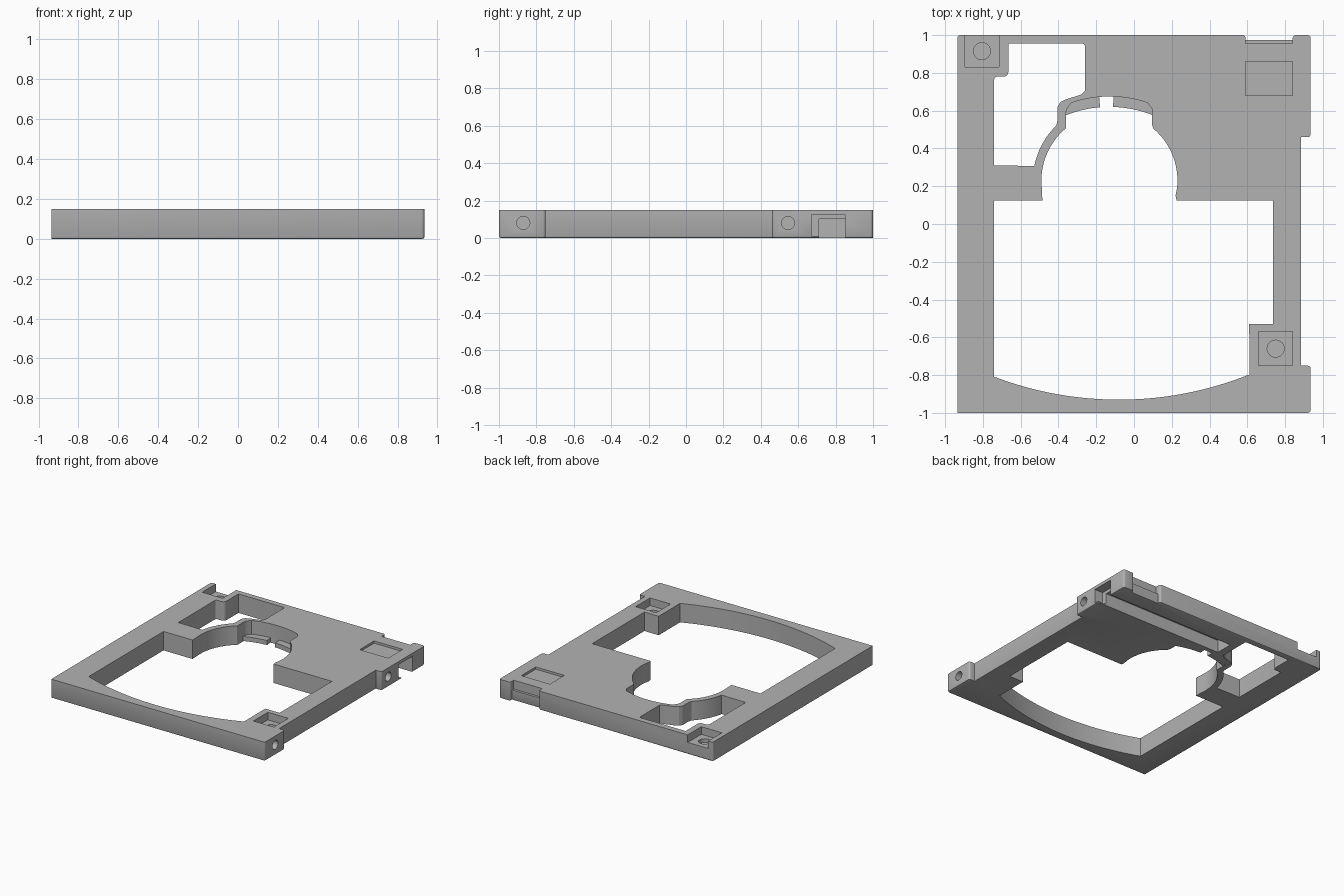
import bpy, bmesh
from math import sin, cos, radians
from mathutils import Matrix

old = bpy.data.objects.get("Cube")
if old:
    bpy.data.objects.remove(old, do_unlink=True)

H = 0.15
grey = bpy.data.materials.new("plain grey")
grey.use_nodes = True
grey.diffuse_color = (0.45, 0.45, 0.45, 1)
grey.node_tree.nodes["Principled BSDF"].inputs["Base Color"].default_value = grey.diffuse_color


def arc(cx, cy, r, a0, a1, n=12):
    angles = [radians(a0 + (a1 - a0) * i / n) for i in range(n + 1)]
    return [(cx + r * cos(a), cy + r * sin(a)) for a in angles]


def rect(x0, x1, y0, y1):
    return [(x0, y0), (x1, y0), (x1, y1), (x0, y1)]


def to_object(name, bm):
    bmesh.ops.recalc_face_normals(bm, faces=bm.faces)
    mesh = bpy.data.meshes.new(name)
    bm.to_mesh(mesh)
    bm.free()
    mesh.materials.append(grey)
    ob = bpy.data.objects.new(name, mesh)
    bpy.context.collection.objects.link(ob)
    return ob


def prism(name, points, z0, z1, chamfer=0):
    bm = bmesh.new()
    base = bm.faces.new([bm.verts.new((x, y, z0)) for x, y in points])
    out = bmesh.ops.extrude_face_region(bm, geom=[base])
    top = [g for g in out["geom"] if isinstance(g, bmesh.types.BMVert)]
    bmesh.ops.translate(bm, verts=top, vec=(0, 0, z1 - z0))
    if chamfer:
        low = [e for e in bm.edges if all(v.co.z < z0 + 0.001 for v in e.verts)
               and not all(v.co.x < -0.9 for v in e.verts)]
        bmesh.ops.bevel(bm, geom=low, offset=chamfer, segments=2, profile=0.5, affect='EDGES')
    return to_object(name, bm)


def drill(x, y, z, r, depth, sideways=False):
    bm = bmesh.new()
    turn = Matrix.Rotation(radians(90), 4, 'Y') if sideways else Matrix()
    bmesh.ops.create_cone(bm, cap_ends=True, segments=32, radius1=r, radius2=r, depth=depth,
                          matrix=Matrix.Translation((x, y, z)) @ turn)
    return to_object("drill_cutter", bm)


def cut(target, cutter):
    cutter.hide_render = True
    mod = target.modifiers.new("cut", 'BOOLEAN')
    mod.operation, mod.solver, mod.object = 'DIFFERENCE', 'EXACT', cutter
    bpy.context.view_layer.objects.active = target
    bpy.ops.object.modifier_apply(modifier=mod.name)
    bpy.data.objects.remove(cutter, do_unlink=True)


# Plate outline with two side lugs and a notch in the back edge
c = 0.015
outline = [(-0.935, -1)] + arc(0.935 - c, -1 + c, c, -90, 0, 4)
outline += arc(0.935 - c, -0.75 - c, c, 0, 90, 4) + [(0.885, -0.75), (0.885, 0.46)]
outline += arc(0.935 - c, 0.46 + c, c, -90, 0, 4) + arc(0.935 - c, 1 - c, c, 0, 90, 4)
outline += arc(0.84 + c, 1 - c, c, 90, 180, 4) + [(0.84, 0.975), (0.59, 0.975)]
outline += arc(0.59 - c, 1 - c, c, 0, 90, 4) + arc(-0.935 + c, 1 - c, c, 90, 180, 4)
plate = prism("frame_plate", outline, 0, H, 0.01)

# Main opening: curved front edge, round bay and narrow neck
main = arc(-0.08, 0.93, 1.86, 249.2, 291.8, 32)
main += [(0.61, -0.53), (0.735, -0.53), (0.735, 0.125), (0.225, 0.125), (0.22, 0.15)]
main += arc(-0.13, 0.23, 0.36, -6, 50, 20) + [(0.095, 0.53), (0.095, 0.61)]
main += arc(-0.13, 0.055, 0.62, 71, 109, 20) + [(-0.355, 0.61), (-0.36, 0.59), (-0.36, 0.51)]
main += arc(-0.13, 0.23, 0.36, 130, 186, 20) + [(-0.485, 0.125), (-0.74, 0.125)]
cut(plate, prism("main_cutter", main, -0.1, 0.3))

# Back left window following the bay wall
window = [(-0.74, 0.31)] + arc(-0.13, 0.23, 0.405, 169, 134, 12)
window += [(-0.405, 0.55), (-0.405, 0.62), (-0.39, 0.645), (-0.36, 0.66), (-0.28, 0.685)]
window += [(-0.26, 0.705)] + arc(-0.275, 0.94, c, 0, 90, 4) + [(-0.665, 0.955)]
window += arc(-0.69, 0.805, 0.025, 0, -90, 4) + arc(-0.725, 0.765, c, 90, 180, 4)
cut(plate, prism("window_cutter", window, -0.1, 0.3))

# Corner pockets with a shallow round seat
for box, x, y in ((rect(-0.895, -0.715, 0.83, 1.1), -0.805, 0.915),
                  (rect(0.66, 0.84, -0.75, -0.57), 0.75, -0.66)):
    cut(plate, prism("pocket_cutter", box, 0.09, 0.3))
    cut(plate, drill(x, y, 0.09, 0.045, 0.06))

# Shallow top recess, stepped back notch, underside channel and its side mouth
for box, z0, z1 in ((rect(0.59, 0.84, 0.68, 0.86), 0.132, 0.3),
                    (rect(0.59, 0.84, 0.955, 1.1), 0.08, 0.3),
                    (rect(-0.2, 1.1, 0.71, 0.85), -0.1, 0.1),
                    (rect(0.86, 1.1, 0.67, 0.85), 0.01, 0.125)):
    cut(plate, prism("recess_cutter", box, z0, z1))

# Screw holes in the side lugs
for y in (-0.87, 0.545):
    cut(plate, drill(0.93, y, 0.08, 0.035, 0.2, True))

# Low ledge across the neck, split by a gap
for name, a0, a1 in (("left_ledge", 94.6, 111.8), ("right_ledge", 68.7, 88.2)):
    ledge = arc(-0.13, 0, 0.62, a0, a1, 10) + arc(-0.13, 0, 0.68, a1, a0, 10)
    prism(name, ledge, 0.004, 0.04)

for ob in bpy.context.collection.objects:
    if ob.type == 'MESH' and grey.name in ob.data.materials:
        ob.select_set(True)
        bpy.context.view_layer.objects.active = ob
        bpy.ops.object.shade_smooth_by_angle(angle=radians(30))
        ob.select_set(False)
